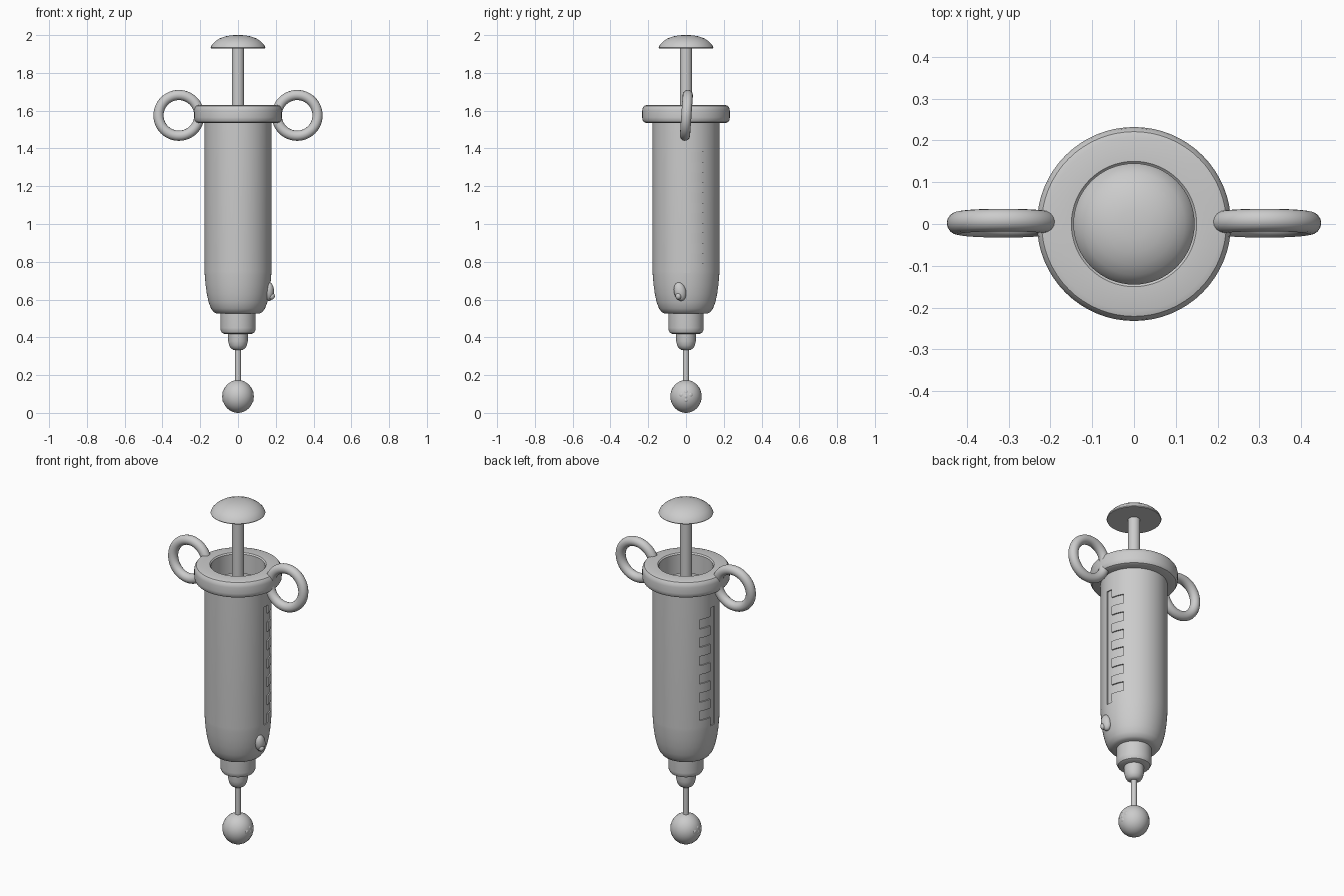
import bpy, bmesh, math

if "Cube" in bpy.data.objects:
    bpy.data.objects.remove(bpy.data.objects["Cube"])


def finish(name, bm):
    bmesh.ops.recalc_face_normals(bm, faces=bm.faces)
    me = bpy.data.meshes.new(name)
    bm.to_mesh(me)
    bm.free()
    ob = bpy.data.objects.new(name, me)
    bpy.context.collection.objects.link(ob)
    return ob


def select(ob):
    bpy.ops.object.select_all(action='DESELECT')
    ob.select_set(True)
    bpy.context.view_layer.objects.active = ob


def smooth(ob, angle=35):
    select(ob)
    bpy.ops.object.shade_smooth_by_angle(angle=math.radians(angle))
    return ob


def lathe(name, profile, segs=64, closed=False):
    """Revolve (radius, z) points around the z axis."""
    bm = bmesh.new()
    vs = [bm.verts.new((r, 0, z)) for r, z in profile]
    es = [bm.edges.new(p) for p in zip(vs, vs[1:])]
    if closed:
        es.append(bm.edges.new((vs[-1], vs[0])))
    bmesh.ops.spin(bm, geom=vs + es, cent=(0, 0, 0), axis=(0, 0, 1),
                   angle=2 * math.pi, steps=segs)
    bmesh.ops.remove_doubles(bm, verts=bm.verts, dist=1e-5)
    return finish(name, bm)


def cut(target, cutter):
    mod = target.modifiers.new("cut", 'BOOLEAN')
    mod.operation, mod.solver, mod.object = 'DIFFERENCE', 'EXACT', cutter
    select(target)
    bpy.ops.object.modifier_apply(modifier=mod.name)
    bpy.data.objects.remove(cutter)


def ball(name, loc, scale, rot=(0, 0, 0)):
    bpy.ops.mesh.primitive_uv_sphere_add(segments=32, ring_count=16, radius=1,
                                         location=loc, rotation=rot)
    ob = bpy.context.object
    ob.name, ob.scale = name, scale
    return smooth(ob)


# hollow barrel with rounded lower end
barrel = lathe("barrel", [
    (0, .525), (.112, .525), (.128, .533), (.143, .553), (.155, .585),
    (.165, .63), (.172, .68), (.176, .73), (.177, .75), (.177, 1.57),
    (.143, 1.57), (.143, 1.42), (0, 1.42)], 96)

# engraved measuring scale on both sides: a bar with six teeth
outline = [(-.013, 1.43), (-.013, .74), (.025, .74)]
for i in range(6):
    z = .818 + i * .107
    outline += [(.025, z - .027), (.092, z - .027), (.092, z + .027), (.025, z + .027)]
outline.append((.025, 1.43))
for side in (1, -1):
    bm = bmesh.new()
    face = bm.faces.new([bm.verts.new((side * .08, y, z)) for y, z in outline])
    ext = bmesh.ops.extrude_face_region(bm, geom=[face])
    bmesh.ops.translate(bm, vec=(side * .12, 0, 0),
                        verts=[v for v in ext["geom"] if isinstance(v, bmesh.types.BMVert)])
    marks = finish("scale_cutter", bm)
    marks.hide_render = True
    cut(marks, lathe("floor_cutter", [(0, .6), (.170, .6), (.170, 1.6), (0, 1.6)], 96))
    cut(barrel, marks)
smooth(barrel)

# rounded flange at the top of the barrel
smooth(lathe("flange", [
    (.143, 1.535), (.212, 1.535), (.224, 1.54), (.231, 1.552), (.232, 1.565),
    (.232, 1.60), (.229, 1.615), (.221, 1.626), (.208, 1.63),
    (.150, 1.63), (.143, 1.623)], closed=True))

# plunger: thumb cap, rod and piston
smooth(lathe("thumb_cap", [
    (0, 1.93), (.143, 1.93), (.145, 1.934), (.138, 1.949), (.122, 1.966),
    (.098, 1.982), (.068, 1.993), (.035, 1.999), (0, 2.0)]))
smooth(lathe("plunger_rod", [(0, 1.45), (.033, 1.45), (.033, 1.94), (0, 1.94)], 32))
smooth(lathe("piston", [
    (0, 1.43), (.115, 1.43), (.115, 1.515), (.108, 1.53), (.09, 1.54), (0, 1.54)]))

# finger rings, leaning back slightly
for side, name in ((1, "right_finger_ring"), (-1, "left_finger_ring")):
    bpy.ops.mesh.primitive_torus_add(
        major_radius=.108, minor_radius=.027, major_segments=48, minor_segments=16,
        location=(side * .313, .002, 1.575), rotation=(math.radians(86), 0, 0))
    bpy.context.object.name = name
    smooth(bpy.context.object, 60)

# neck, needle hub and needle
smooth(lathe("neck", [
    (0, .418), (.072, .418), (.085, .424), (.092, .438), (.093, .45),
    (.093, .53), (0, .53)]))
smooth(lathe("needle_hub", [
    (0, .334), (.026, .334), (.038, .342), (.047, .358), (.052, .38),
    (.052, .425), (0, .425)]))
smooth(lathe("needle", [(0, .15), (.016, .15), (.016, .345), (0, .345)], 24))

# ball on the needle tip, with a shallow blotch on each side
ball("drop", (0, 0, .087), (.083, .083, .087))
for side in (1, -1):
    for dy, dz in ((-.022, .008), (.022, .008), (0, .022), (0, -.018), (0, 0)):
        x = side * math.sqrt(.083 ** 2 - dy ** 2 - dz ** 2)
        ball("drop_blotch", (x - side * .009, dy, .087 + dz), (.0105, .014, .014))

# small knob low on the right side
ball("side_knob", (.165, -.032, .642), (.026, .032, .05), (math.radians(12), 0, 0))
ball("side_knob_tip", (.178, -.04, .618), (.017, .016, .018))
